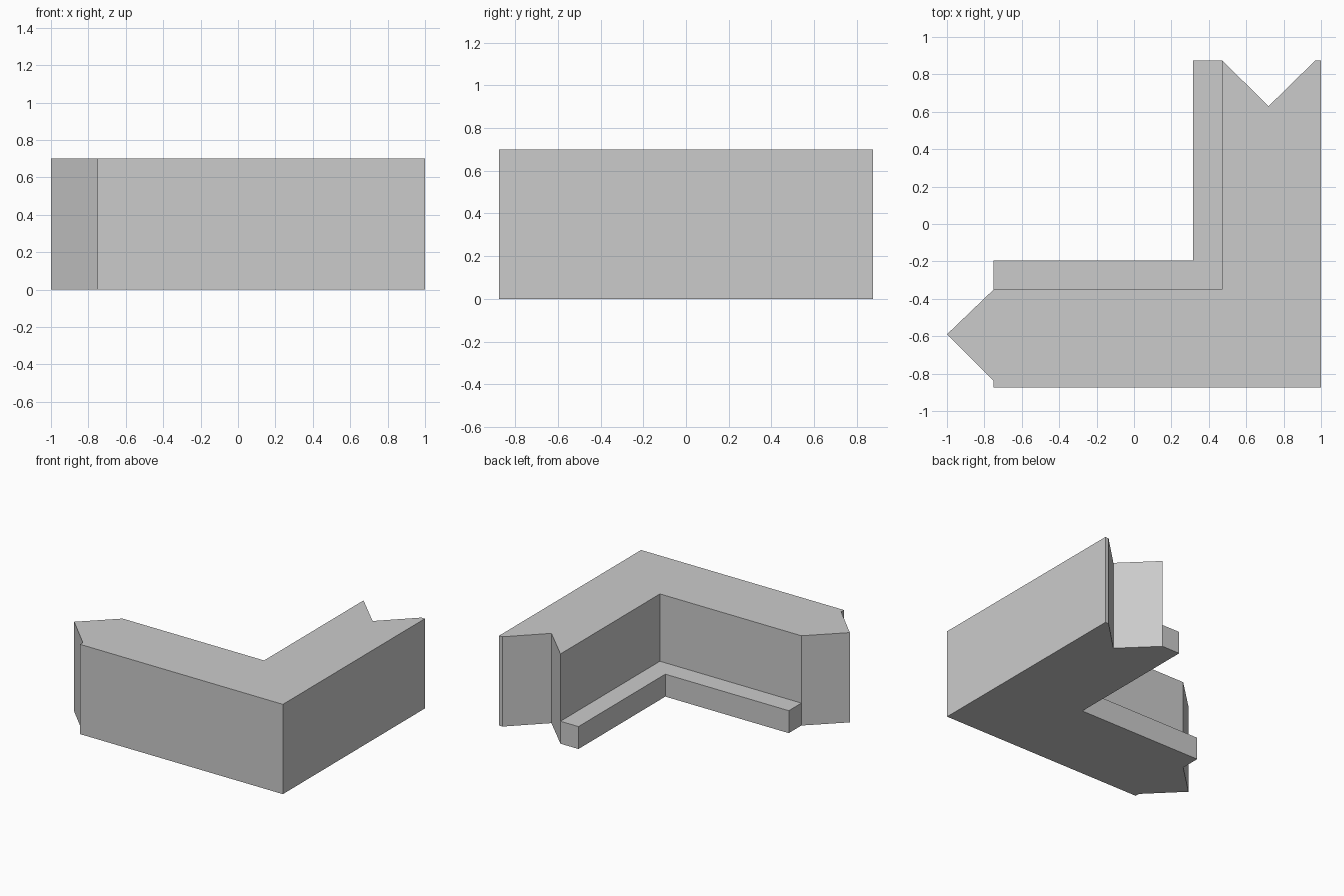
import bpy
import bmesh
import math

cube = bpy.data.objects.get("Cube")
if cube:
    bpy.data.objects.remove(cube, do_unlink=True)

LEDGE_HEIGHT = 0.175
WALL_HEIGHT = 0.70

# Footprint: inner wall line, outer run with notch and point, ledge edge
inner = [(0.47, 0.875), (0.47, -0.35), (-0.75, -0.35)]
outer = [(-1, -0.59), (-0.75, -0.84), (-0.75, -0.875), (1, -0.875),
         (1, 0.875), (0.97, 0.875), (0.72, 0.63)]
ledge = [(-0.75, -0.195), (0.315, -0.195), (0.315, 0.875)]


def add_points(bm, points):
    return [bm.verts.new((x, y, 0)) for x, y in points]


def raise_faces(bm, faces, height):
    """Extrude faces straight up and return the new top faces."""
    geom = bmesh.ops.extrude_face_region(bm, geom=faces)["geom"]
    verts = [g for g in geom if isinstance(g, bmesh.types.BMVert)]
    bmesh.ops.translate(bm, verts=verts, vec=(0, 0, height))
    return [g for g in geom if isinstance(g, bmesh.types.BMFace)]


bm = bmesh.new()
inner_v, outer_v, ledge_v = (add_points(bm, p) for p in (inner, outer, ledge))
wall_face = bm.faces.new(inner_v + outer_v)
ledge_face = bm.faces.new(inner_v[::-1] + ledge_v[::-1])
bmesh.ops.recalc_face_normals(bm, faces=bm.faces[:])

# Lower band holds wall and ledge; only the wall carries on upward
tops = raise_faces(bm, [wall_face, ledge_face], LEDGE_HEIGHT)
wall_top = max(tops, key=lambda f: f.calc_area())
raise_faces(bm, [wall_top], WALL_HEIGHT - LEDGE_HEIGHT)

# Close the underside and merge coplanar faces
bmesh.ops.holes_fill(bm, edges=bm.edges[:], sides=0)
bmesh.ops.dissolve_limit(bm, angle_limit=math.radians(1),
                         verts=bm.verts[:], edges=bm.edges[:])
bmesh.ops.recalc_face_normals(bm, faces=bm.faces[:])

mesh = bpy.data.meshes.new("corner_wall")
bm.to_mesh(mesh)
bm.free()
corner = bpy.data.objects.new("corner_wall", mesh)
bpy.context.collection.objects.link(corner)

# Plain grey
grey = bpy.data.materials.new("light_grey")
grey.use_nodes = True
colour = (0.6, 0.6, 0.6, 1)
grey.diffuse_color = colour
for node in grey.node_tree.nodes:
    if node.type == "BSDF_PRINCIPLED":
        node.inputs["Base Color"].default_value = colour
mesh.materials.append(grey)
